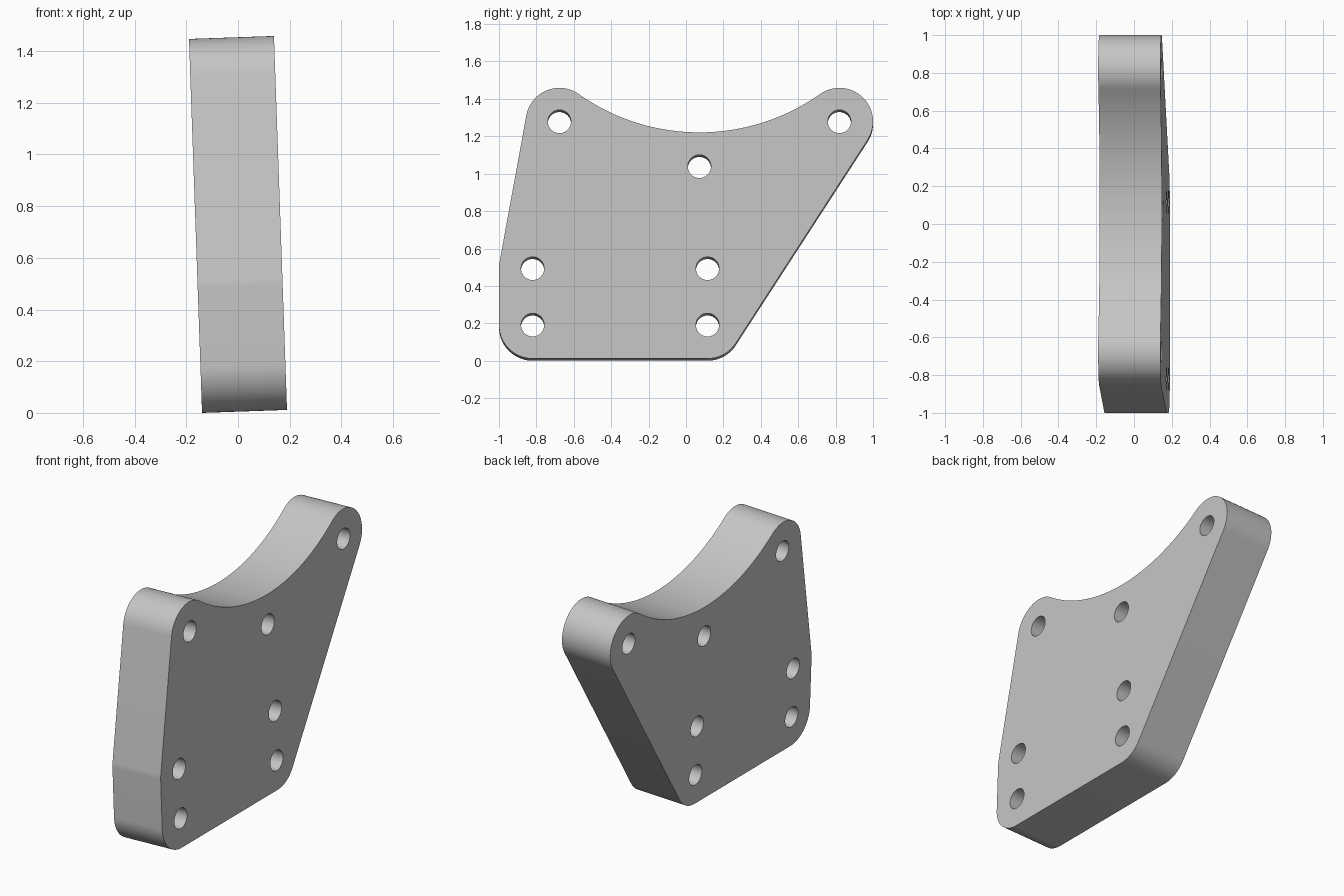
import bpy
import bmesh
from math import sin, cos, pi, atan2, hypot, radians
from mathutils import Matrix, Vector

cube = bpy.data.objects.get("Cube")
if cube:
    bpy.data.objects.remove(cube, do_unlink=True)

THICK = 0.329
R = 0.18            # rounding around the outer holes
HOLE_R = 0.062
TILT = radians(-2)

# Hole centres in the plate's own plane
low_front, mid_front = (-0.82, 0.18), (-0.82, 0.482)
low_back, mid_back = (0.115, 0.18), (0.115, 0.482)
horn_front, horn_back = (-0.677, 1.268), (0.82, 1.268)
saddle_x = (horn_front[0] + horn_back[0]) / 2
saddle_hole, saddle_z = (saddle_x, 1.028), 1.21


def arc(centre, radius, start, end, steps):
    return [(centre[0] + radius * cos(start + (end - start) * i / steps),
             centre[1] + radius * sin(start + (end - start) * i / steps))
            for i in range(steps + 1)]


def normal_angle(a, b):
    """Outward normal of the edge from a to b, going counter-clockwise."""
    return atan2(b[1] - a[1], b[0] - a[0]) - pi / 2


# Saddle arc tangent to both horn circles
half = (horn_back[0] - horn_front[0]) / 2
drop = horn_back[1] - saddle_z
saddle_r = (half**2 + drop**2 - R**2) / (2 * (R + drop))
saddle_c = (saddle_x, saddle_z + saddle_r)
meet = atan2(saddle_c[1] - horn_back[1], half)   # slope of the line joining centres

# Outline, counter-clockwise from the lower front corner
back_edge = normal_angle(low_back, horn_back)
front_edge = normal_angle(horn_front, mid_front) % (2 * pi)
outline = (arc(low_front, R, pi, 1.5 * pi, 20)
           + arc(low_back, R, -pi / 2, back_edge, 16)
           + arc(horn_back, R, back_edge, pi - meet, 40)
           + arc(saddle_c, saddle_r, -meet, meet - pi, 56)
           + arc(horn_front, R, meet, front_edge, 32)
           + arc(mid_front, R, front_edge, pi, 4))
holes = [low_front, mid_front, low_back, mid_back, horn_front, horn_back, saddle_hole]
loops = [outline] + [arc(h, HOLE_R, 0, 2 * pi, 40)[:-1] for h in holes]

# Filled profile with holes, extruded to thickness
curve = bpy.data.curves.new("plate_profile", "CURVE")
curve.dimensions = "2D"
curve.fill_mode = "BOTH"
curve.extrude = THICK / 2
for points in loops:
    spline = curve.splines.new("POLY")
    spline.points.add(len(points) - 1)
    for point, (u, v) in zip(spline.points, points):
        point.co = (u, v, 0, 1)
    spline.use_cyclic_u = True

plate = bpy.data.objects.new("bracket_plate", curve)
bpy.context.collection.objects.link(plate)
bpy.ops.object.select_all(action="DESELECT")
plate.select_set(True)
bpy.context.view_layer.objects.active = plate
bpy.ops.object.convert(target="MESH")
plate = bpy.context.view_layer.objects.active
mesh = plate.data

# Stand the plate up, lean it slightly and rest it on the ground
bm = bmesh.new()
bm.from_mesh(mesh)
bmesh.ops.remove_doubles(bm, verts=bm.verts, dist=0.0001)
upright = Matrix(((0, 0, 1, 0), (1, 0, 0, 0), (0, 1, 0, 0), (0, 0, 0, 1)))
bm.transform(Matrix.Rotation(TILT, 4, "Y") @ upright)
low = Vector([min(v.co[i] for v in bm.verts) for i in range(3)])
high = Vector([max(v.co[i] for v in bm.verts) for i in range(3)])
middle = (low + high) / 2
bm.transform(Matrix.Translation((-middle.x, -middle.y, -low.z)))
bmesh.ops.recalc_face_normals(bm, faces=bm.faces)
bm.to_mesh(mesh)
bm.free()

# Plain grey finish
grey = bpy.data.materials.new("light_grey")
grey.use_nodes = True
colour = (0.56, 0.56, 0.56, 1)
grey.diffuse_color = colour
grey.node_tree.nodes["Principled BSDF"].inputs["Base Color"].default_value = colour
mesh.materials.clear()
mesh.materials.append(grey)
bpy.ops.object.shade_smooth_by_angle(angle=radians(30))
